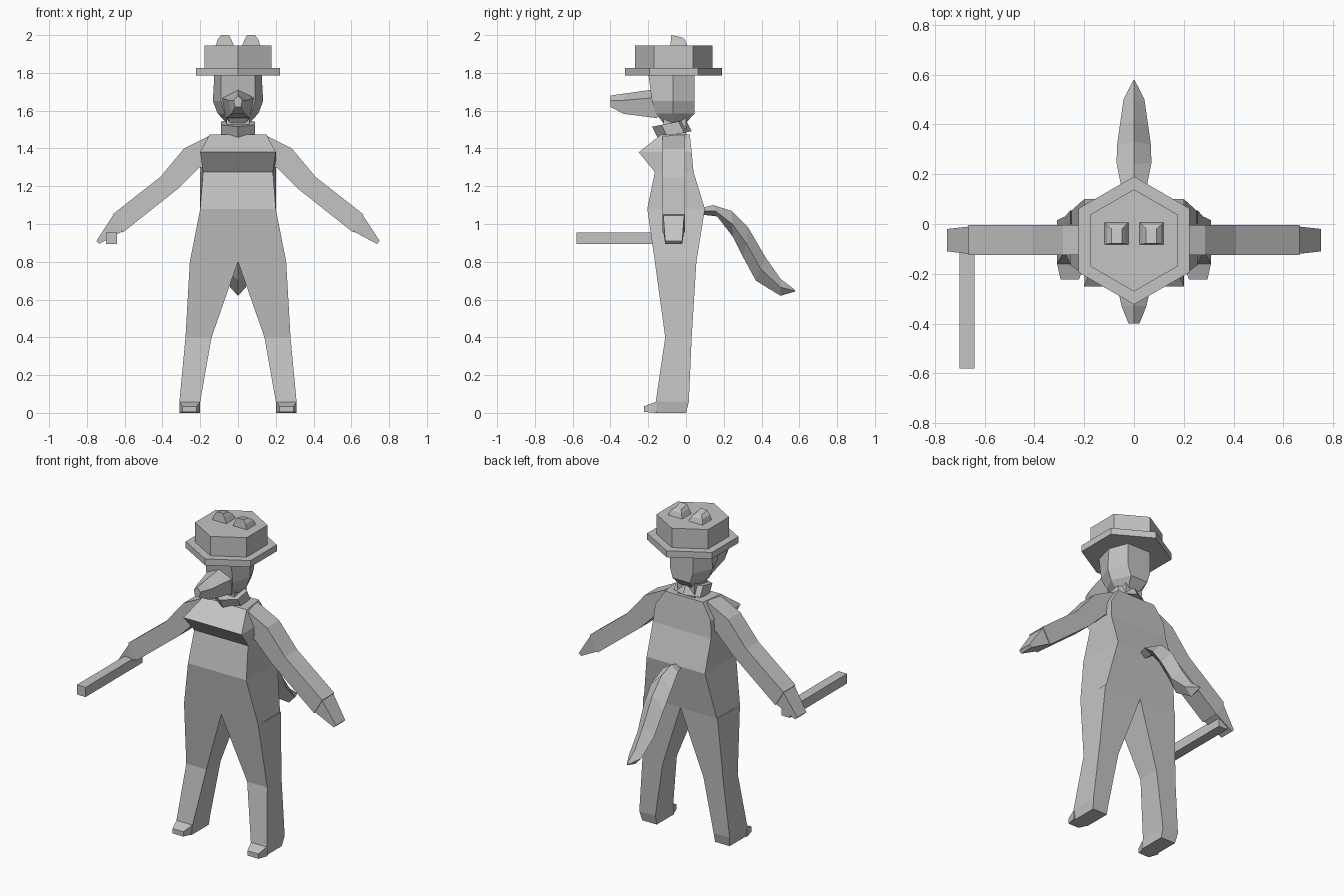
import bpy, bmesh, math

if "Cube" in bpy.data.objects:
    bpy.data.objects.remove(bpy.data.objects["Cube"])

grey = bpy.data.materials.new("plain grey")
grey.diffuse_color = (0.55, 0.55, 0.55, 1)
grey.use_nodes = True
grey.node_tree.nodes["Principled BSDF"].inputs["Base Color"].default_value = grey.diffuse_color


def loft(name, rings, cap_start=True, cap_end=True, mirror=False):
    """Skin a list of equal-length point rings; optionally mirror across x."""
    bm = bmesh.new()
    vs = [[bm.verts.new(p) for p in r] for r in rings]
    n = len(rings[0])
    for a, b in zip(vs, vs[1:]):
        for i in range(n):
            j = (i + 1) % n
            bm.faces.new((a[i], a[j], b[j], b[i]))
    if cap_start:
        bm.faces.new(vs[0][::-1])
    if cap_end:
        bm.faces.new(vs[-1])
    # first side face decides orientation for open shells too
    bmesh.ops.recalc_face_normals(bm, faces=bm.faces[:])
    if mirror:
        geo = bm.verts[:] + bm.edges[:] + bm.faces[:]
        dup = bmesh.ops.duplicate(bm, geom=geo)["geom"]
        for v in dup:
            if isinstance(v, bmesh.types.BMVert):
                v.co.x = -v.co.x
        bmesh.ops.reverse_faces(
            bm, faces=[f for f in dup if isinstance(f, bmesh.types.BMFace)])
    me = bpy.data.meshes.new(name)
    bm.to_mesh(me)
    bm.free()
    ob = bpy.data.objects.new(name, me)
    me.materials.append(grey)
    bpy.context.collection.objects.link(ob)
    return ob


def rect_z(x0, x1, y0, y1, z):
    return [(x0, y0, z), (x1, y0, z), (x1, y1, z), (x0, y1, z)]


def rect_y(x0, x1, z0, z1, y):
    return [(x0, y, z0), (x1, y, z0), (x1, y, z1), (x0, y, z1)]


# torso: height, front half width, back half width, front y, back y
torso = [(1.475, .15, .13, -.13, .02), (1.38, .20, .19, -.25, .03),
         (1.275, .185, .20, -.165, .04), (1.08, .20, .20, -.205, .10),
         (0.80, .255, .25, -.165, .055)]
loft("torso", [[(-f, y0, z), (f, y0, z), (b, y1, z), (-b, y1, z)]
               for z, f, b, y0, y1 in torso], cap_end=False)

# legs continue the open torso hem
loft("legs", [rect_z(0, .255, -.165, .055, .80),
              rect_z(.14, .278, -.11, .03, .40),
              rect_z(.20, .31, -.16, .015, .06),
              rect_z(.20, .30, -.17, 0, 0)], cap_start=False, mirror=True)
loft("toes", [rect_y(.20, .31, 0, .06, -.155),
              rect_y(.22, .295, .005, .035, -.222)], mirror=True)

# arms and hands: (top x, top z, bottom x, bottom z, y front, y back)
def limb(rows):
    return [[(tx, y0, tz), (tx, y1, tz), (bx, y1, bz), (bx, y0, bz)]
            for tx, tz, bx, bz, y0, y1 in rows]

loft("arms", limb([(.14, 1.472, .16, 1.30, -.125, -.005),
                   (.285, 1.40, .205, 1.30, -.125, -.005),
                   (.41, 1.25, .32, 1.185, -.125, -.005),
                   (.665, 1.05, .61, .955, -.125, -.005)]), mirror=True)
loft("hands", limb([(.662, 1.045, .613, .96, -.12, -.01),
                    (.75, .91, .735, .895, -.11, -.02)]), mirror=True)

# stick held in one hand
loft("stick", [rect_y(-.70, -.64, .895, .955, y) for y in (-.58, -.02)])

# tilted pointed collar
def collar_ring(dy, dz):
    pts = [(0, -.15), (.09, -.10), (.09, -.01), (0, .03), (-.09, -.01), (-.09, -.10)]
    return [(x, y + dy, 1.485 + y * .2 + dz) for x, y in pts]

loft("collar", [collar_ring(0, 0), collar_ring(-.03, .06)])
loft("neck", [rect_z(-.06, .06, -.12, .0, z) for z in (1.45, 1.56)])

# head: height, front half width, front y, middle half width, back half width, back y
head = [(1.80, .09, -.20, .125, .08, .045), (1.65, .09, -.18, .133, .08, .045),
        (1.585, .07, -.16, .108, .06, .045), (1.535, .04, -.12, .06, .04, 0)]
loft("head", [[(-f, y0, z), (f, y0, z), (m, -.07, z),
               (b, y1, z), (-b, y1, z), (-m, -.07, z)]
              for z, f, y0, m, b, y1 in head])

# snout with a low ridge along the top: y, half width, bottom, side top, ridge
snout = [(-.15, .09, 1.56, 1.67, 1.715), (-.33, .05, 1.583, 1.655, 1.69),
         (-.40, .022, 1.62, 1.655, 1.68)]
loft("snout", [[(-w * .7, y, b), (w * .7, y, b), (w, y, s), (0, y, t), (-w, y, s)]
               for y, w, b, s, t in snout])

# six-sided hat
def hexagon(r, z):
    return [(r * math.sin(k * math.pi / 3), -.066 + r * math.cos(k * math.pi / 3), z)
            for k in range(6)]

loft("hat_brim", [hexagon(.257, 1.785), hexagon(.257, 1.825)])
loft("hat_crown", [hexagon(.205, 1.82), hexagon(.205, 1.945)])

# ears poking through the hat
loft("ears", [rect_z(.02, .12, -.083, .008, 1.94),
              rect_z(.035, .108, -.08, -.005, 1.975),
              [(.048, -.078, 2.0), (.09, -.078, 2.0),
               (.09, -.02, 1.988), (.048, -.02, 1.988)]], mirror=True)

# tail: top (y, z), bottom (y, z), half width
tail = [(.10, 1.09, .08, 1.05, .03), (.145, 1.10, .165, 1.04, .052),
        (.24, 1.07, .25, .93, .07), (.33, .98, .305, .82, .068),
        (.42, .825, .37, .70, .057), (.50, .71, .50, .62, .042),
        (.578, .65, .576, .642, .003)]
loft("tail", [[(0, ty, tz), (w, (ty + by) / 2, (tz + bz) / 2),
               (0, by, bz), (-w, (ty + by) / 2, (tz + bz) / 2)]
              for ty, tz, by, bz, w in tail])
